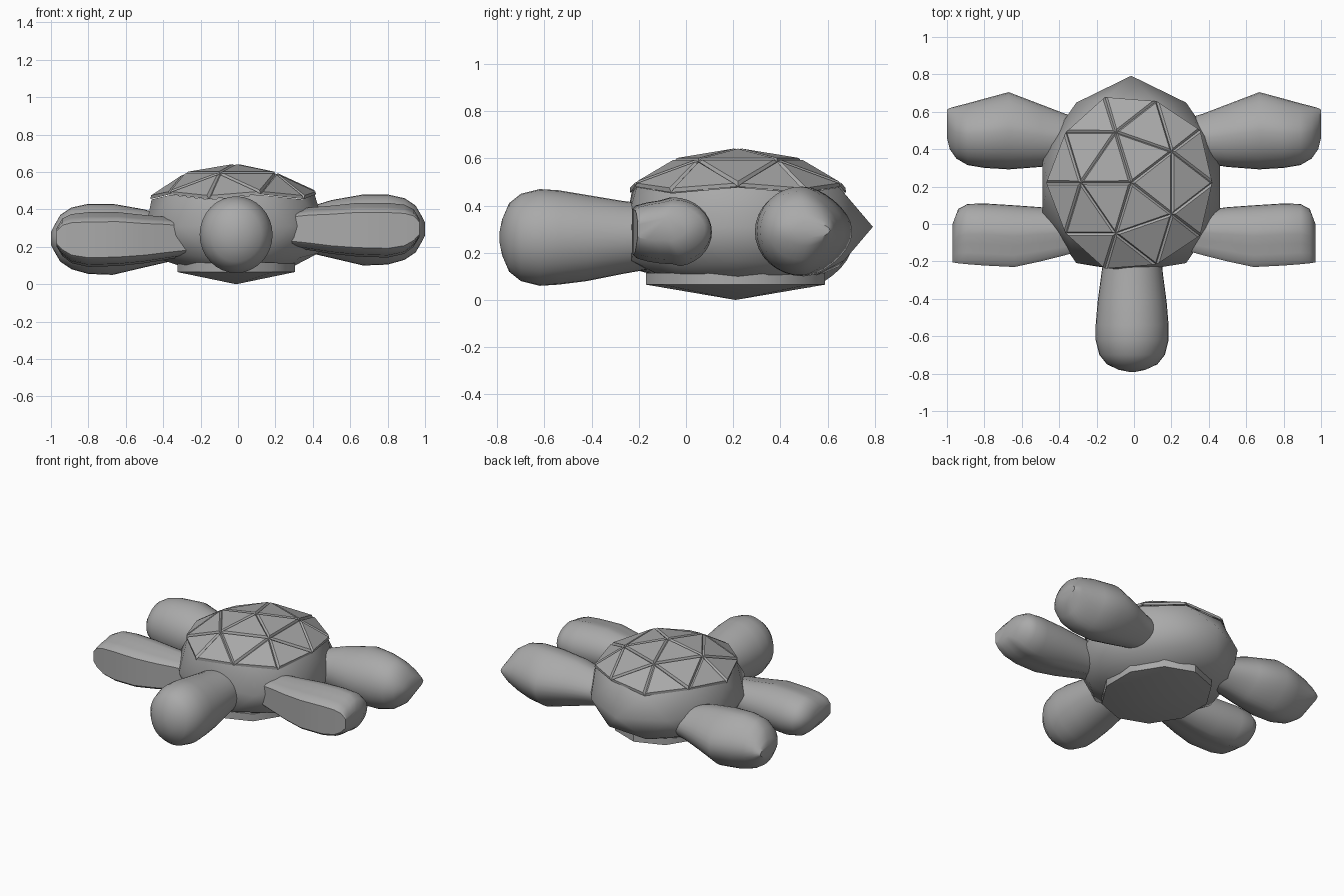
import bpy, bmesh, math
from mathutils import Matrix, Vector

cube = bpy.data.objects.get("Cube")
if cube:
    bpy.data.objects.remove(cube, do_unlink=True)

grey = bpy.data.materials.new("plain_grey")
grey.use_nodes = True
grey.diffuse_color = (0.4, 0.4, 0.4, 1)
grey.node_tree.nodes["Principled BSDF"].inputs["Base Color"].default_value = (0.4, 0.4, 0.4, 1)

CENTRE = Vector((-0.015, 0.22, 0.31))
RADII = Vector((0.5, 0.53, 0.32))


def finish(bm, name, angle=None):
    bmesh.ops.recalc_face_normals(bm, faces=bm.faces)
    mesh = bpy.data.meshes.new(name)
    bm.to_mesh(mesh)
    bm.free()
    mesh.materials.append(grey)
    obj = bpy.data.objects.new(name, mesh)
    bpy.context.collection.objects.link(obj)
    if angle is not None:
        bpy.ops.object.select_all(action='DESELECT')
        obj.select_set(True)
        bpy.context.view_layer.objects.active = obj
        bpy.ops.object.shade_smooth_by_angle(angle=math.radians(angle))
    return obj


def dome(upper):
    """Half of a faceted ball: the shell cap or the body below it."""
    bm = bmesh.new()
    bmesh.ops.create_icosphere(bm, subdivisions=2, radius=1,
                               matrix=Matrix.Rotation(math.pi, 4, 'Z'))
    drop = [f for f in bm.faces if (f.calc_center_median().z > 0.46) != upper]
    bmesh.ops.delete(bm, geom=drop, context='FACES')
    return bm


def place(bm, grow=1.0):
    for v in bm.verts:
        v.co = Vector(c * r * grow for c, r in zip(v.co, RADII)) + CENTRE


# Shell: flat triangular panels parted by grooves
bm = dome(True)
place(bm, 1.015)
panels = list(bm.faces)
bmesh.ops.inset_individual(bm, faces=panels, thickness=0.018, depth=0)
for f in panels:
    bmesh.ops.translate(bm, verts=f.verts, vec=f.normal * 0.013)
finish(bm, "shell")

# Body: smooth, with a pointed tail and a blunt neck end
bm = dome(False)
for v in bm.verts:
    if abs(v.co.z) < 0.1 and abs(v.co.x) < 0.1:
        v.co.y *= 1.08 if v.co.y > 0 else 0.9
    if v.co.z < -0.6:
        v.co.z *= 0.88
place(bm)
for v in bm.verts:
    v.co.y = max(v.co.y, -0.27)
finish(bm, "body", 50)

# Belly plate: shallow ten-sided cone
bm = bmesh.new()
bmesh.ops.create_cone(bm, cap_ends=True, segments=10, radius1=0.0, radius2=1,
                      depth=1, matrix=Matrix.Translation((0, 0, 0.5)))
for v in bm.verts:
    v.co = Vector((v.co.x * 0.33 - 0.01, v.co.y * 0.38 + 0.21, v.co.z * 0.065))
rim = [f for f in bm.faces if len(f.verts) > 4]
lid = bmesh.ops.extrude_face_region(bm, geom=rim)
bmesh.ops.translate(bm, vec=(0, 0, 0.05),
                    verts=[g for g in lid["geom"] if isinstance(g, bmesh.types.BMVert)])
finish(bm, "belly_plate", 40)


def loft(name, rings, axis, flat=0, peak=0, steps=32, angle=42):
    """Rings are (position, low, high, bottom, top); flat squares off one side, peak points it."""
    bm = bmesh.new()
    loops = []
    for pos, lo, hi, bottom, top in rings:
        loop = []
        for i in range(steps):
            a = 2 * math.pi * i / steps
            c, s = math.cos(a), math.sin(a)
            if c * flat > 0:
                c = math.copysign(min(1, abs(c) * 1.6), c)
                s *= 0.92
            if c * peak > 0:
                c *= 0.72 + 0.28 * abs(c) ** 2
            across = (lo + hi) / 2 + c * (hi - lo) / 2
            up = (bottom + top) / 2 + s * (top - bottom) / 2
            loop.append(bm.verts.new((pos, across, up) if axis == 'X' else (across, pos, up)))
        loops.append(loop)
    for a, b in zip(loops, loops[1:]):
        for i in range(steps):
            j = (i + 1) % steps
            bm.faces.new((a[i], a[j], b[j], b[i]))
    bm.faces.new(loops[0])
    bm.faces.new(loops[-1])
    return finish(bm, name, angle)


# Head and neck
loft("head", [(-0.1, -0.15, 0.14, 0.14, 0.4), (-0.27, -0.175, 0.155, 0.11, 0.42),
              (-0.42, -0.195, 0.175, 0.08, 0.445), (-0.54, -0.205, 0.185, 0.065, 0.465),
              (-0.62, -0.205, 0.185, 0.06, 0.47), (-0.7, -0.185, 0.165, 0.08, 0.45),
              (-0.75, -0.145, 0.125, 0.12, 0.41), (-0.78, -0.08, 0.06, 0.19, 0.34),
              (-0.79, -0.03, 0.01, 0.24, 0.29)], 'Y')

# Flippers: the left pair rides a little higher than the right pair
for side, word, lift in ((-1, "right", 0.0), (1, "left", 0.05)):
    front = [(0.2, -0.12, 0.06, 0.16, 0.33), (0.38, -0.17, 0.075, 0.13, 0.36),
             (0.5, -0.2, 0.09, 0.11, 0.37), (0.64, -0.23, 0.1, 0.095, 0.385),
             (0.8, -0.222, 0.11, 0.09, 0.385), (0.89, -0.215, 0.107, 0.11, 0.375),
             (0.94, -0.21, 0.08, 0.15, 0.35), (0.97, -0.205, 0.0, 0.2, 0.3)]
    rear = [(0.2, 0.34, 0.54, 0.14, 0.33), (0.37, 0.325, 0.59, 0.12, 0.36),
            (0.5, 0.305, 0.64, 0.09, 0.4), (0.67, 0.292, 0.705, 0.05, 0.43),
            (0.8, 0.3, 0.67, 0.055, 0.43), (0.89, 0.315, 0.645, 0.08, 0.41),
            (0.95, 0.35, 0.63, 0.12, 0.37), (0.985, 0.4, 0.62, 0.18, 0.31),
            (1.0, 0.46, 0.61, 0.21, 0.28)]
    for part, rings, opts in (("front", front, {"flat": -1}), ("rear", rear, {"peak": 1})):
        loft(f"{part}_{word}_flipper",
             [(side * p, lo, hi, b + lift, t + lift) for p, lo, hi, b, t in rings], 'X', **opts)
